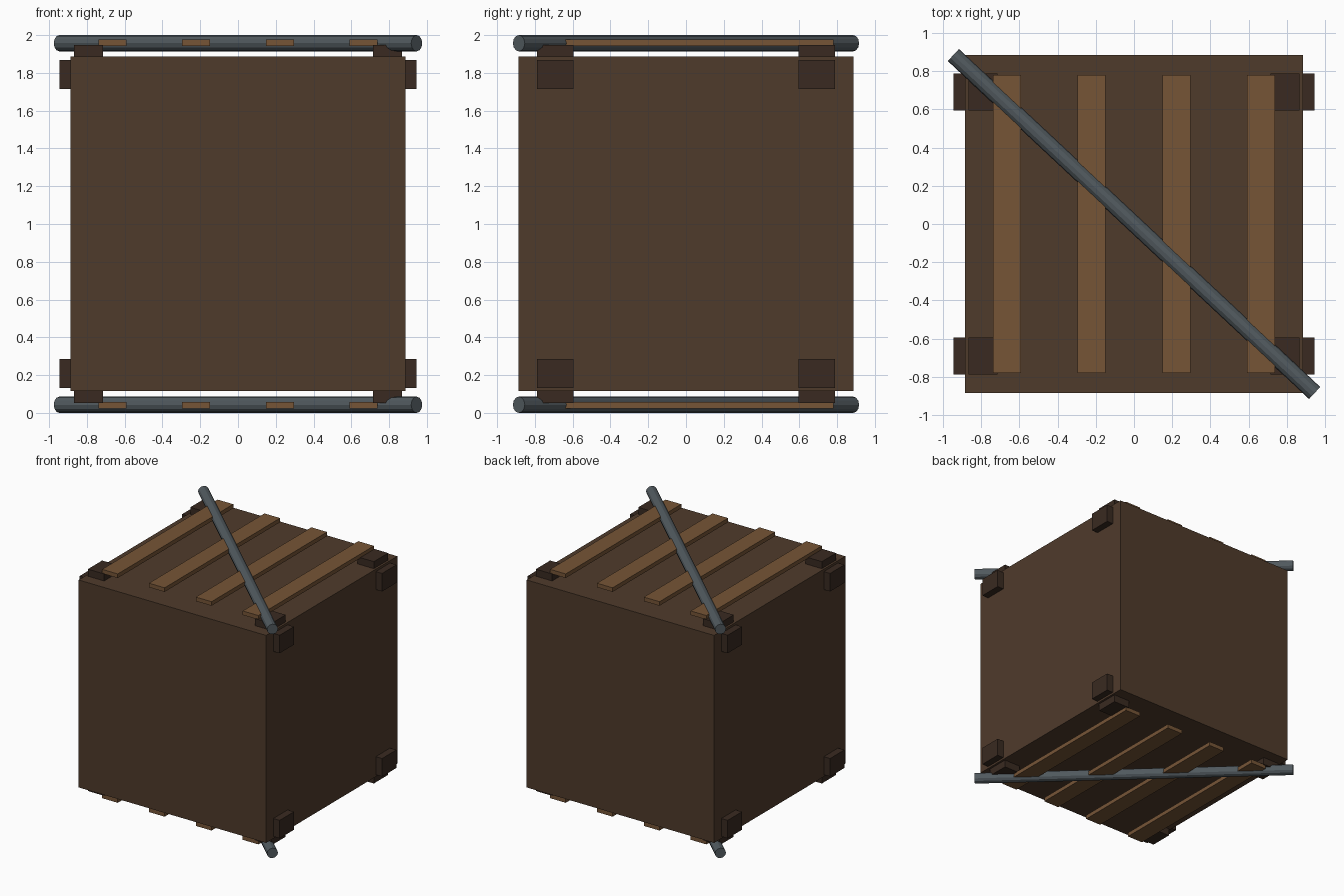
import bpy
from mathutils import Vector

if "Cube" in bpy.data.objects:
    bpy.data.objects.remove(bpy.data.objects["Cube"])


def material(name, rgb):
    m = bpy.data.materials.new(name)
    m.diffuse_color = (*rgb, 1.0)
    m.use_nodes = True
    m.node_tree.nodes["Principled BSDF"].inputs["Base Color"].default_value = m.diffuse_color
    return m


DARK_WOOD = material("dark_wood", (0.078, 0.043, 0.024))
LIGHT_WOOD = material("light_wood", (0.18, 0.09, 0.037))
BRACKET = material("bracket_brown", (0.041, 0.023, 0.015))
STEEL = material("steel", (0.085, 0.105, 0.117))


def box(name, lo, hi, mat):
    lo, hi = Vector(lo), Vector(hi)
    bpy.ops.mesh.primitive_cube_add(size=1, location=(lo + hi) / 2)
    ob = bpy.context.object
    ob.name = name
    ob.scale = hi - lo
    bpy.ops.object.transform_apply(location=False, rotation=False, scale=True)
    ob.data.materials.append(mat)
    return ob


def rod(name, a, b, radius, mat):
    a, b = Vector(a), Vector(b)
    bpy.ops.mesh.primitive_cylinder_add(vertices=12, radius=radius,
                                        depth=(b - a).length, location=(a + b) / 2)
    ob = bpy.context.object
    ob.name = name
    ob.rotation_euler = (b - a).to_track_quat('Z', 'Y').to_euler()
    ob.data.materials.append(mat)
    return ob


MID = 1.0  # mirror height between top and bottom

# crate body
box("crate_body", (-0.886, -0.886, 0.115), (0.886, 0.886, 1.888), DARK_WOOD)

for level, s in (("top", 1), ("bottom", -1)):
    def span(a, b):
        return sorted((MID + s * a, MID + s * b))

    # four slats held just clear of the face
    z0, z1 = span(0.943, 0.978)
    for i, x in enumerate((-0.665, -0.222, 0.222, 0.665)):
        box(f"{level}_slat_{i + 1}", (x - 0.074, -0.78, z0), (x + 0.074, 0.78, z1), LIGHT_WOOD)

    # diagonal bar
    z = MID + s * 0.957
    rod(f"{level}_diagonal_bar", (-0.946, 0.885, z), (0.946, -0.885, z), 0.043, STEEL)

    # corner brackets: one on the horizontal face, one on the side face
    for side, sx in (("left", -1), ("right", 1)):
        for end, sy in (("front", -1), ("back", 1)):
            y0, y1 = sorted((sy * 0.595, sy * 0.788))
            xa, xb = sorted((sx * 0.714, sx * 0.868))
            z0, z1 = span(0.87, 0.948)
            box(f"{level}_{end}_{side}_flat_bracket", (xa, y0, z0), (xb, y1, z1), BRACKET)
            xa, xb = sorted((sx * 0.87, sx * 0.946))
            z0, z1 = span(0.714, 0.868)
            box(f"{level}_{end}_{side}_side_bracket", (xa, y0, z0), (xb, y1, z1), BRACKET)
